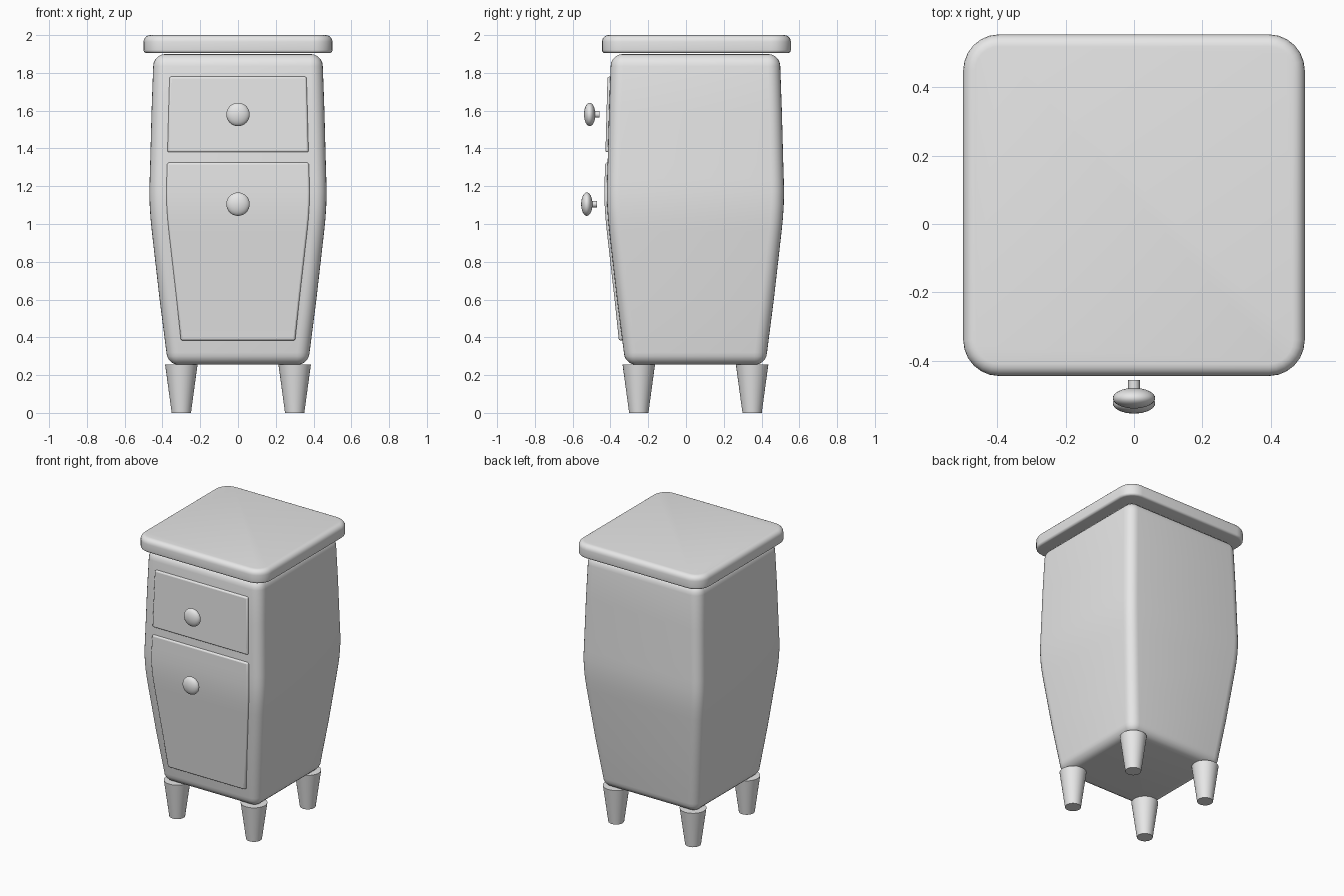
import bpy, bmesh, math
from mathutils import Matrix

if "Cube" in bpy.data.objects:
    bpy.data.objects.remove(bpy.data.objects["Cube"])

CY = 0.05  # depth centre of the cabinet

mat = bpy.data.materials.new("plain_grey")
mat.diffuse_color = (0.8, 0.8, 0.8, 1)
mat.use_nodes = True
mat.node_tree.nodes["Principled BSDF"].inputs["Base Color"].default_value = mat.diffuse_color


def finish(name, bm, bevel=0):
    bmesh.ops.remove_doubles(bm, verts=bm.verts, dist=1e-5)
    bmesh.ops.recalc_face_normals(bm, faces=bm.faces)
    me = bpy.data.meshes.new(name)
    bm.to_mesh(me)
    bm.free()
    me.materials.append(mat)
    ob = bpy.data.objects.new(name, me)
    bpy.context.collection.objects.link(ob)
    if bevel:
        m = ob.modifiers.new("edge_rounding", 'BEVEL')
        m.width, m.segments, m.limit_method = bevel, 3, 'ANGLE'
    bpy.ops.object.select_all(action='DESELECT')
    ob.select_set(True)
    bpy.context.view_layer.objects.active = ob
    bpy.ops.object.shade_smooth_by_angle(angle=math.radians(35))
    return ob


def loft(bm, rings):
    loops = [[bm.verts.new(p) for p in r] for r in rings]
    n = len(loops[0])
    for a, b in zip(loops, loops[1:]):
        for i in range(n):
            j = (i + 1) % n
            bm.faces.new((a[i], a[j], b[j], b[i]))
    bm.faces.new(loops[0][::-1])
    bm.faces.new(loops[-1])


def rounded_square(z, half, r, cy, seg=6):
    """Square of half-width half with corner radius r."""
    pts = []
    for q, (sx, sy) in enumerate(((1, 1), (-1, 1), (-1, -1), (1, -1))):
        for k in range(seg + 1):
            a = (q + k / seg) * math.pi / 2
            pts.append((sx * (half - r) + r * math.cos(a),
                        cy + sy * (half - r) + r * math.sin(a), z))
    return pts


def cushion(name, profile, corner, edge_low, edge_high, cy):
    """Rounded-square loft through (z, half) with rounded end edges."""
    rows = []
    steps = [k / 5 * math.pi / 2 for k in range(6)]
    z0, h0 = profile[0]
    z1, h1 = profile[-1]
    for a in steps:
        d = edge_low * (1 - math.sin(a))
        rows.append((z0 + edge_low * (1 - math.cos(a)), h0 - d, corner - d))
    rows += [(z, h, corner) for z, h in profile[1:-1]]
    for a in reversed(steps):
        d = edge_high * (1 - math.sin(a))
        rows.append((z1 - edge_high * (1 - math.cos(a)), h1 - d, corner - d))
    bm = bmesh.new()
    loft(bm, [rounded_square(z, h, max(r, 0.001), cy) for z, h, r in rows])
    return finish(name, bm)


# Bulging cabinet body
PROFILE = [(0.255, 0.379), (0.60, 0.415), (0.96, 0.456), (1.03, 0.463),
           (1.10, 0.4675), (1.17, 0.469), (1.24, 0.4675), (1.32, 0.465),
           (1.60, 0.4575), (1.90, 0.449)]


def half_at(z):
    for (za, ha), (zb, hb) in zip(PROFILE, PROFILE[1:]):
        if z <= zb:
            return ha + (hb - ha) * (z - za) / (zb - za)
    return PROFILE[-1][1]


cushion("cabinet_body", PROFILE, 0.066, 0.065, 0.065, CY)

# Overhanging top slab
cushion("top_slab", [(1.905, 0.5), (2.0, 0.5)], 0.105, 0.016, 0.035, 0.055)


# Drawer and door fronts following the bulge
def front_panel(name, z0, z1):
    zs = [z0] + [z for z, h in PROFILE if z0 + 0.02 < z < z1 - 0.02] + [z1]
    rings = []
    for z in zs:
        h = half_at(z)
        w, yf, yb = h - 0.09, CY - h - 0.013, CY - h + 0.03
        rings.append([(-w, yf, z), (w, yf, z), (w, yb, z), (-w, yb, z)])
    bm = bmesh.new()
    loft(bm, rings)
    finish(name, bm, 0.01)


front_panel("drawer_front", 1.38, 1.78)
front_panel("door_front", 0.383, 1.325)


# Oval knobs with short stems
def knob(name, y, z):
    bm = bmesh.new()
    bmesh.ops.create_uvsphere(
        bm, u_segments=32, v_segments=16, radius=1,
        matrix=Matrix.Translation((0, y, z)) @ Matrix.Rotation(math.pi / 2, 4, 'X')
        @ Matrix.Diagonal((0.062, 0.062, 0.03, 1)))
    bmesh.ops.create_cone(
        bm, cap_ends=True, segments=20, radius1=0.017, radius2=0.017, depth=0.04,
        matrix=Matrix.Translation((0, y + 0.033, z)) @ Matrix.Rotation(math.pi / 2, 4, 'X'))
    finish(name, bm)


knob("drawer_knob", -0.51, 1.58)
knob("door_knob", -0.525, 1.105)

# Tapered round legs
for sx, side in ((-1, "left"), (1, "right")):
    for sy, end in ((-1, "front"), (1, "back")):
        bm = bmesh.new()
        bmesh.ops.create_cone(
            bm, cap_ends=True, segments=32, radius1=0.051, radius2=0.086, depth=0.256,
            matrix=Matrix.Translation((sx * 0.3, CY + sy * 0.3, 0.128)))
        finish(f"{end}_{side}_leg", bm)
